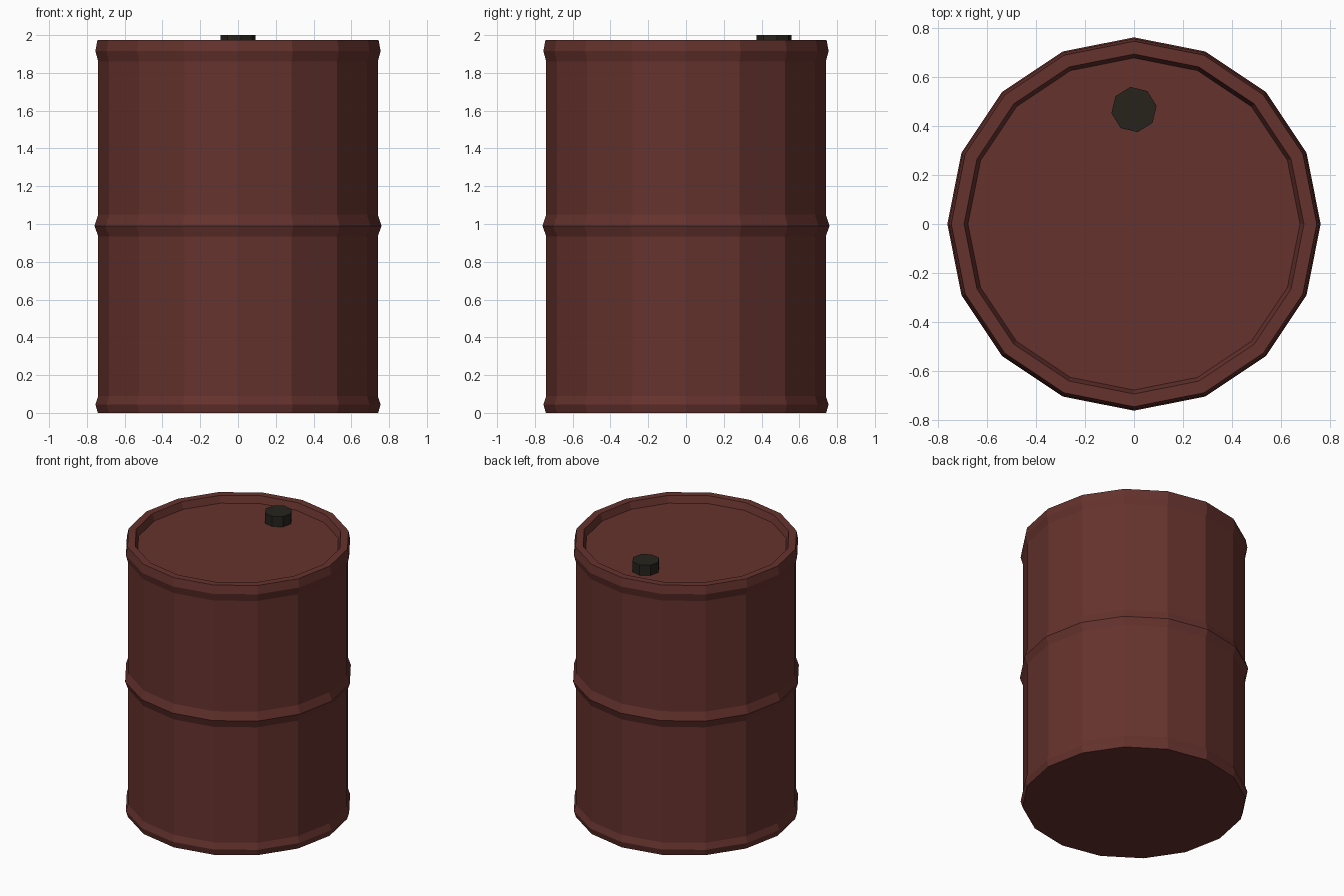
import bpy, bmesh
from math import cos, sin, tau

if "Cube" in bpy.data.objects:
    bpy.data.objects.remove(bpy.data.objects["Cube"])


def lathe(name, profile, sides, color, location=(0, 0, 0), turn=0.0):
    """Revolve (radius, z) points around z and close both ends with n-gons."""
    bm = bmesh.new()
    rings = [[bm.verts.new((r * cos(turn + tau * i / sides),
                            r * sin(turn + tau * i / sides), z))
              for i in range(sides)] for r, z in profile]
    for low, high in zip(rings, rings[1:]):
        for i in range(sides):
            j = (i + 1) % sides
            bm.faces.new((low[i], low[j], high[j], high[i]))
    bm.faces.new(rings[0][::-1])
    bm.faces.new(rings[-1])
    mesh = bpy.data.meshes.new(name)
    bm.to_mesh(mesh)
    bm.free()
    material = bpy.data.materials.new(name + "_paint")
    material.diffuse_color = (*color, 1)
    material.use_nodes = True
    material.node_tree.nodes["Principled BSDF"].inputs["Base Color"].default_value = material.diffuse_color
    mesh.materials.append(material)
    obj = bpy.data.objects.new(name, mesh)
    obj.location = location
    bpy.context.collection.objects.link(obj)
    return obj


# Drum: bottom bead, middle rib, top bead, then the rim and recessed lid
drum_profile = [
    (0.742, 0.00), (0.755, 0.045), (0.74, 0.09),
    (0.74, 0.935), (0.76, 0.99), (0.74, 1.05),
    (0.74, 1.86), (0.755, 1.915), (0.744, 1.975),
    (0.692, 1.975), (0.676, 1.925),
]
lathe("drum", drum_profile, 16, (0.13, 0.032, 0.026))

# Bung cap on the lid
lathe("bung_cap", [(0.093, 1.92), (0.093, 2.0)], 8, (0.02, 0.017, 0.012),
      location=(0, 0.466, 0), turn=0.16)
